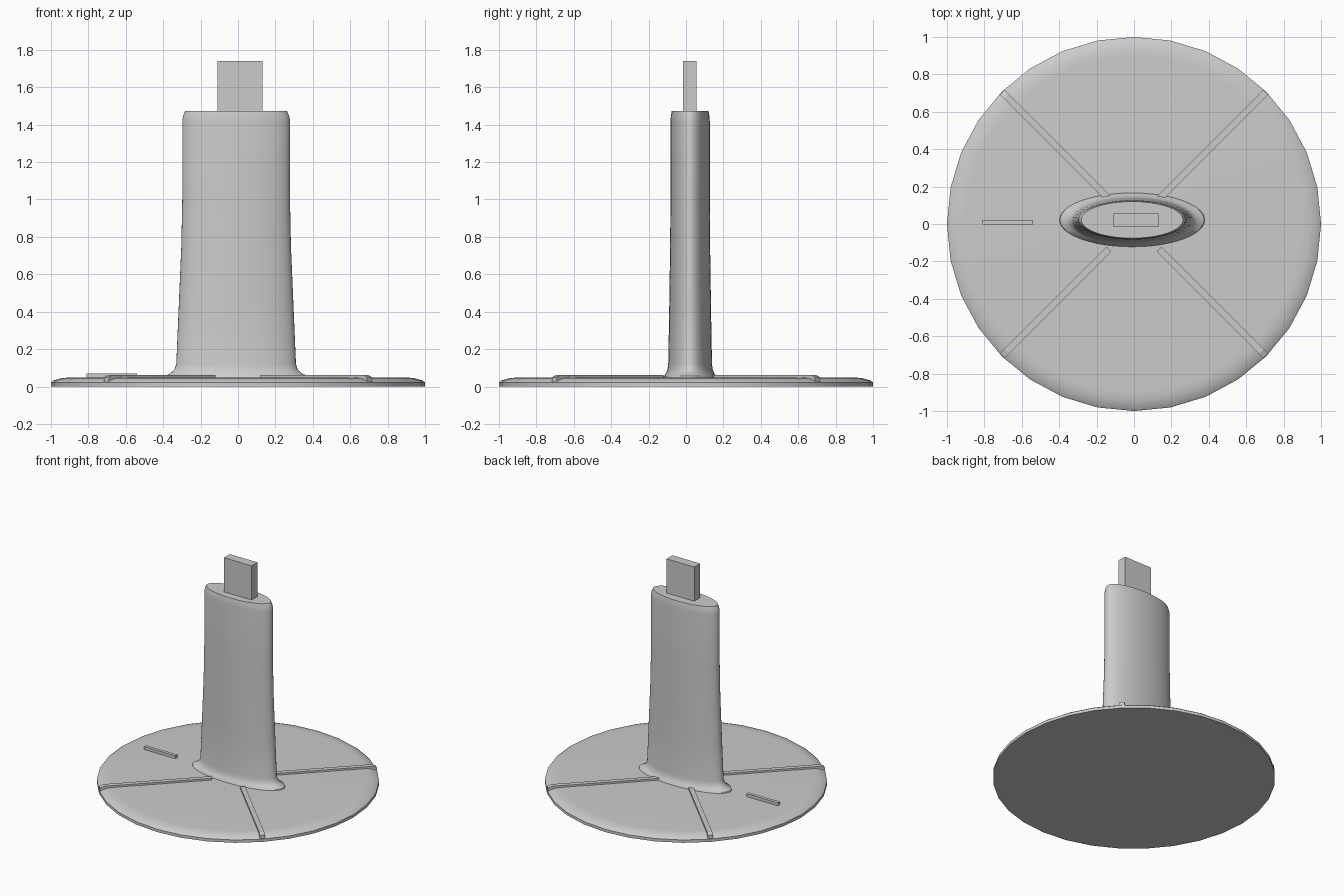
import bpy
import bmesh
from math import cos, sin, pi, radians
from mathutils import Matrix

cube = bpy.data.objects.get("Cube")
if cube:
    bpy.data.objects.remove(cube)

grey = bpy.data.materials.new("light grey")
grey.use_nodes = True
grey.diffuse_color = (0.6, 0.6, 0.6, 1)
grey.node_tree.nodes["Principled BSDF"].inputs["Base Color"].default_value = (0.6, 0.6, 0.6, 1)


def finish(name, bm, smooth=False):
    bmesh.ops.recalc_face_normals(bm, faces=bm.faces)
    mesh = bpy.data.meshes.new(name)
    bm.to_mesh(mesh)
    bm.free()
    mesh.materials.append(grey)
    obj = bpy.data.objects.new(name, mesh)
    bpy.context.collection.objects.link(obj)
    if smooth:
        bpy.ops.object.select_all(action='DESELECT')
        obj.select_set(True)
        bpy.context.view_layer.objects.active = obj
        bpy.ops.object.shade_smooth_by_angle(angle=radians(35))
    return obj


def loft(name, rings, sides, cx=0, cy=0):
    """Stack of capped ellipses given as (rx, ry, z)."""
    bm = bmesh.new()
    loops = [[bm.verts.new((cx + rx * cos(2 * pi * i / sides),
                            cy + ry * sin(2 * pi * i / sides), z))
              for i in range(sides)] for rx, ry, z in rings]
    for a, b in zip(loops, loops[1:]):
        for i in range(sides):
            j = (i + 1) % sides
            bm.faces.new((a[i], a[j], b[j], b[i]))
    bm.faces.new(loops[0])
    bm.faces.new(loops[-1])
    return finish(name, bm, True)


def box(name, x, y, z):
    bm = bmesh.new()
    bmesh.ops.create_cube(bm, size=1)
    for v in bm.verts:
        v.co = [lo + (c + 0.5) * (hi - lo) for c, (lo, hi) in zip(v.co, (x, y, z))]
    return finish(name, bm)


# Round foot with a chamfered rim
loft("base_disc", [(1, 1, 0), (1, 1, 0.022), (0.985, 0.985, 0.033),
                   (0.94, 0.94, 0.046), (0.9, 0.9, 0.048)], 32)

# Oval post flaring into the foot
loft("post", [(0.39, 0.145, 0.045), (0.385, 0.142, 0.055), (0.352, 0.13, 0.07),
              (0.33, 0.121, 0.09), (0.32, 0.117, 0.12), (0.308, 0.112, 0.4),
              (0.293, 0.107, 0.75), (0.288, 0.105, 1.0), (0.288, 0.105, 1.42),
              (0.284, 0.103, 1.445), (0.272, 0.098, 1.473)], 48, -0.01, 0.022)

# Flat tongue on top of the post
box("top_tongue", (-0.11, 0.13), (-0.017, 0.055), (1.46, 1.74))

# Four diagonal ribs, each a side profile given thickness
profile = [(0.19, 0.03), (0.19, 0.062), (0.965, 0.062), (0.995, 0.05), (0.995, 0.018)]
for k, name in enumerate(("back_left", "back_right", "front_right", "front_left")):
    bm = bmesh.new()
    near, far = [[bm.verts.new((r, s, z)) for r, z in profile] for s in (-0.018, 0.018)]
    bm.faces.new(near)
    bm.faces.new(far)
    for i in range(len(profile)):
        j = (i + 1) % len(profile)
        bm.faces.new((near[i], near[j], far[j], far[i]))
    bm.transform(Matrix.Rotation(pi / 4 + k * pi / 2, 4, 'Z'))
    finish("rib_" + name, bm)

# Small raised marker bar on the right side
box("marker_bar", (-0.81, -0.54), (-0.003, 0.022), (0.04, 0.071))
